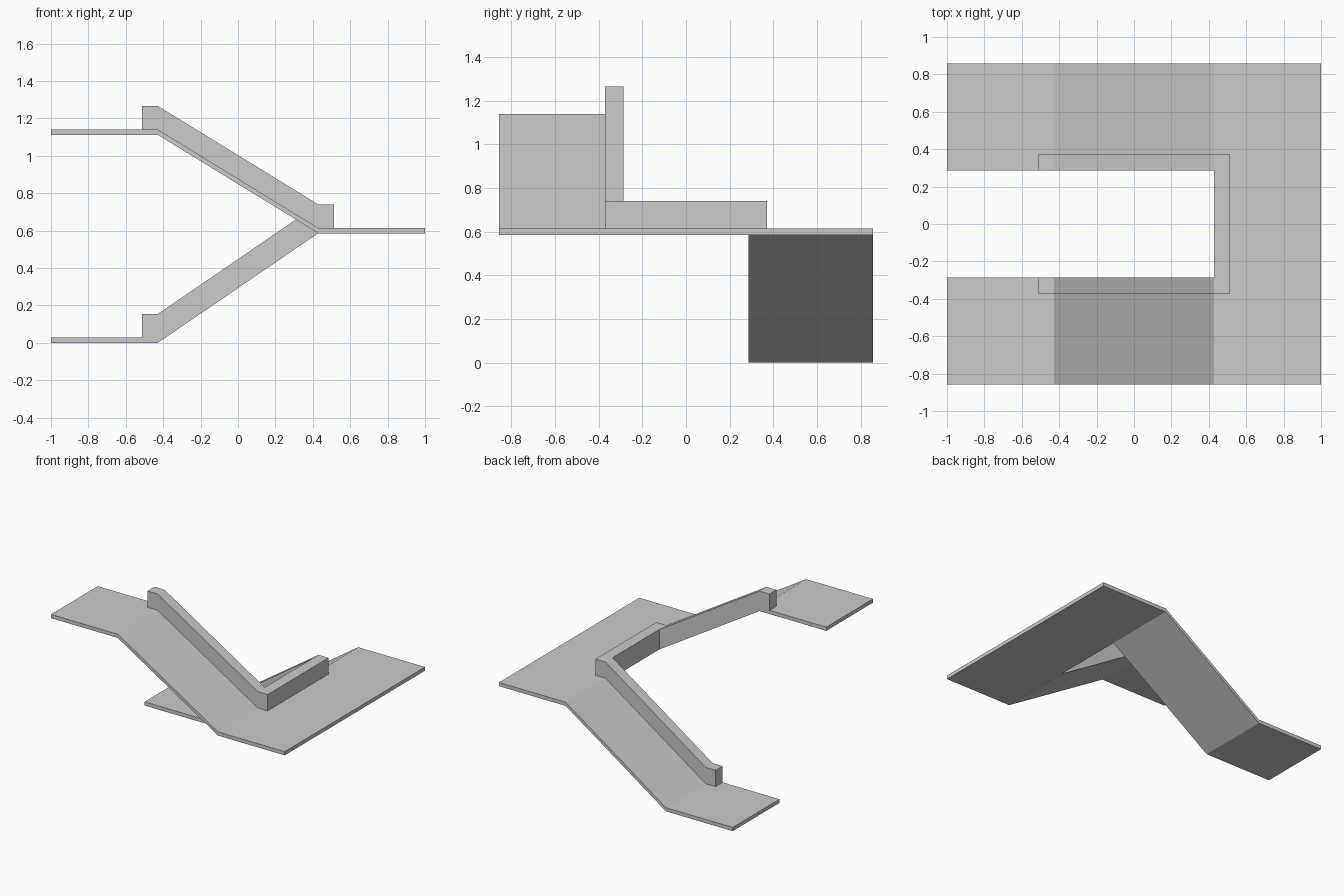
import bpy
import bmesh

if "Cube" in bpy.data.objects:
    bpy.data.objects.remove(bpy.data.objects["Cube"])

# Bottom levels of the slab: lower floor, turning landing, upper floor
LOW, MID, TOP = 0.0, 0.586, 1.112
KNEE = 0.4286      # x where the flights meet the flat parts
INNER = 0.2857     # half width of the stair well
SLAB = 0.0286
GUARD = 0.126


def u_shaped_run(name, x_start, x_out, y_out, lift, height):
    """U-shaped strip following both flights and the landing, with vertical thickness."""
    bm = bmesh.new()
    knees = []
    for side, level in ((-1, TOP), (1, LOW)):
        rows = []
        for x, z in ((x_start, level), (-KNEE, level), (KNEE, MID)):
            rows.append([bm.verts.new((x, side * y, z + lift)) for y in (y_out, INNER)])
        for a, b in zip(rows, rows[1:]):
            bm.faces.new((a[0], b[0], b[1], a[1]))
        knees.append(rows[-1])
    # flat landing joining the two flights
    front, back = knees
    corners = [bm.verts.new((x_out, s * y_out, MID + lift)) for s in (-1, 1)]
    bm.faces.new((front[0], *corners, back[0], back[1], front[1]))
    # thicken straight up
    bmesh.ops.recalc_face_normals(bm, faces=bm.faces[:])
    result = bmesh.ops.extrude_face_region(bm, geom=bm.faces[:], use_keep_orig=True)
    new_verts = [g for g in result["geom"] if isinstance(g, bmesh.types.BMVert)]
    bmesh.ops.translate(bm, verts=new_verts, vec=(0, 0, height))
    bmesh.ops.recalc_face_normals(bm, faces=bm.faces[:])
    mesh = bpy.data.meshes.new(name)
    bm.to_mesh(mesh)
    bm.free()
    obj = bpy.data.objects.new(name, mesh)
    bpy.context.collection.objects.link(obj)
    return obj


# Walking surface: floors, two ramps and the landing
u_shaped_run("ramp_slab", -1.0, 1.0, 0.857, 0.0, SLAB)

# Low guard wall around the open well
u_shaped_run("guard_wall", -0.514, 0.514, 0.3714, SLAB, GUARD)
